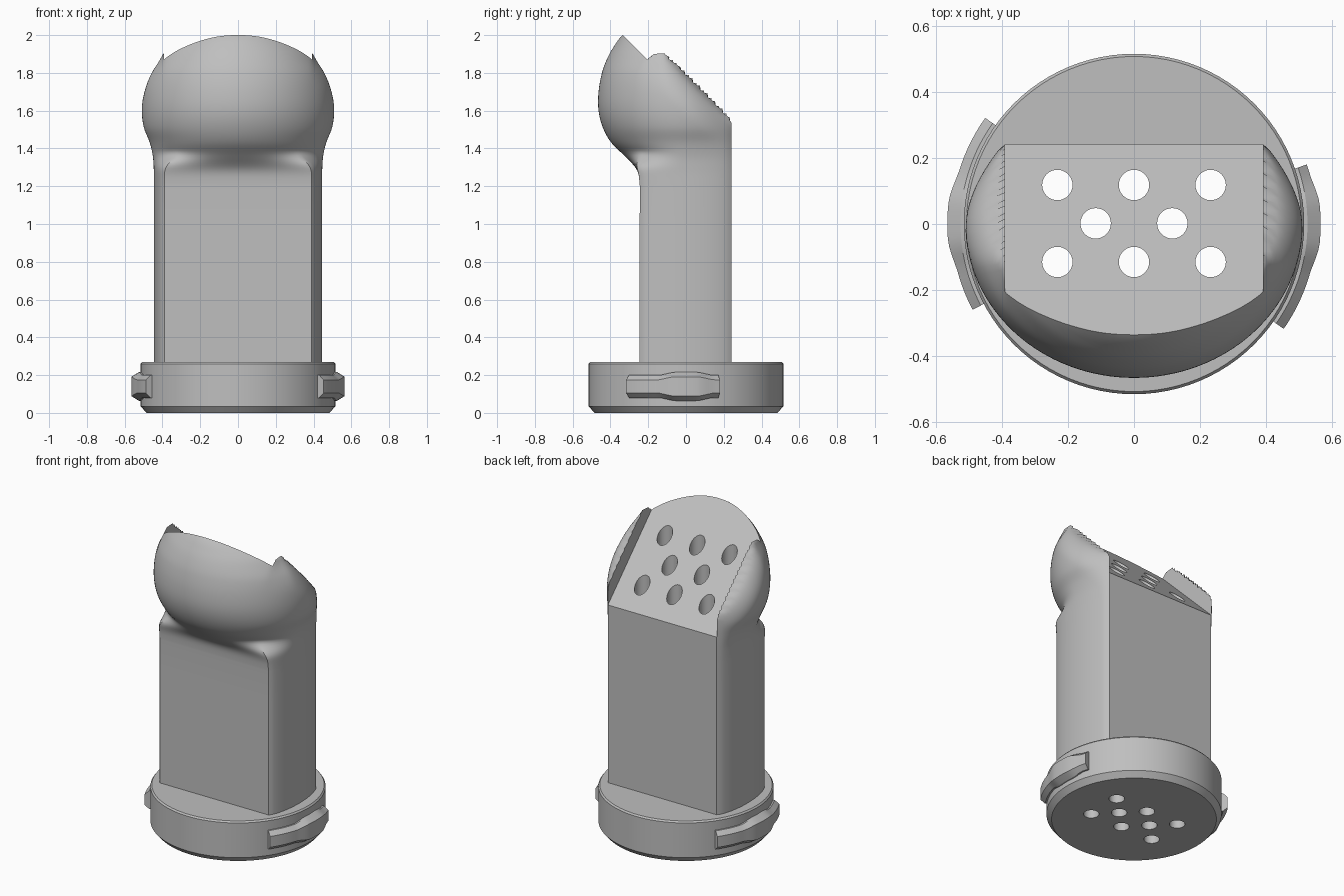
import bpy, bmesh
from math import sin, cos, radians, sqrt, pi

cube = bpy.data.objects.get("Cube")
if cube:
    bpy.data.objects.remove(cube, do_unlink=True)

grey = bpy.data.materials.new("plain_grey")
grey.use_nodes = True
colour = (0.52, 0.52, 0.52, 1)
grey.diffuse_color = colour
grey.node_tree.nodes["Principled BSDF"].inputs["Base Color"].default_value = colour


def loft(name, rings):
    """Skin a list of closed rings and cap both ends."""
    bm = bmesh.new()
    loops = [[bm.verts.new(p) for p in ring] for ring in rings]
    n = len(loops[0])
    for low, high in zip(loops, loops[1:]):
        for i in range(n):
            j = (i + 1) % n
            bm.faces.new((low[i], low[j], high[j], high[i]))
    bm.faces.new(loops[0][::-1])
    bm.faces.new(loops[-1])
    bmesh.ops.recalc_face_normals(bm, faces=bm.faces)
    mesh = bpy.data.meshes.new(name)
    bm.to_mesh(mesh)
    bm.free()
    mesh.materials.append(grey)
    obj = bpy.data.objects.new(name, mesh)
    bpy.context.collection.objects.link(obj)
    return obj


def circle(r, z, n=96, cx=0, cy=0):
    return [(cx + r * cos(2 * pi * i / n), cy + r * sin(2 * pi * i / n), z)
            for i in range(n)]


def cut(obj, cutters):
    for c in cutters:
        mod = obj.modifiers.new("cut", "BOOLEAN")
        mod.operation, mod.solver, mod.object = "DIFFERENCE", "EXACT", c
    deps = bpy.context.evaluated_depsgraph_get()
    mesh = bpy.data.meshes.new_from_object(obj.evaluated_get(deps))
    obj.modifiers.clear()
    obj.data = mesh


def spline(keys, z):
    """Smooth interpolation through (z, value...) rows."""
    z = min(max(z, keys[0][0]), keys[-1][0])
    i = max(k for k in range(len(keys) - 1) if keys[k][0] <= z)

    def slope(k, c):
        a, b = keys[max(k - 1, 0)], keys[min(k + 1, len(keys) - 1)]
        return (b[c] - a[c]) / (b[0] - a[0])
    p, q = keys[i], keys[i + 1]
    h = q[0] - p[0]
    t = (z - p[0]) / h
    return [(2*t**3 - 3*t*t + 1) * p[c] + (t**3 - 2*t*t + t) * h * slope(i, c)
            + (3*t*t - 2*t**3) * q[c] + (t**3 - t*t) * h * slope(i + 1, c)
            for c in (1, 2)]


# Body: height, half width, front depth
KEYS = [(0.2, 0.445, 0.245), (1.1, 0.445, 0.245), (1.22, 0.445, 0.246),
        (1.29, 0.446, 0.262), (1.36, 0.451, 0.325), (1.43, 0.467, 0.395),
        (1.51, 0.498, 0.44), (1.6, 0.51, 0.463), (1.7, 0.505, 0.463),
        (1.8, 0.485, 0.445), (1.87, 0.45, 0.42), (1.93, 0.41, 0.388),
        (2.0, 0.33, 0.336), (2.06, 0.22, 0.25)]
EDGE, BACK = 0.39, 0.242


def side(a, s):
    return EDGE + (a - EDGE) * max(0, 1 - s * s) ** 0.7


def body_ring(z):
    a, f = spline(KEYS, z)
    k = min(1, max(0, (f - 0.245) / 0.11))
    k = k * k * (3 - 2 * k)
    half = [(side(a, 1 - i / 12), BACK * (1 - i / 12)) for i in range(12)]
    for i in range(33):
        t = i / 32
        bx = side(a, 2 * t) if t < 0.5 else EDGE * 2 * (1 - t)
        by = -f * min(1, 2 * t)
        ex, ey = a * cos(t * pi / 2), -f * sin(t * pi / 2)
        half.append((bx + (ex - bx) * k, by + (ey - by) * k))
    out = []
    for x, y in half:
        # Side wings round over towards a sloping ridge
        d = min(1.79 - y, 1.91) - z
        if x > EDGE - 0.01 and d < 0:
            x = EDGE - 0.01
        elif x > EDGE and d < 0.22:
            x = EDGE + (x - EDGE) * sqrt(1 - (1 - d / 0.22) ** 2)
        out.append((x, y, z))
    return out + [(-x, y, z) for x, y, z in out[-2::-1]]


levels = [0.2, 0.6, 1.0] + [1.2 + 0.86 * i / 64 for i in range(65)]
body = loft("body", [body_ring(z) for z in levels])

# Base collar with chamfered rims
base = loft("base_collar", [circle(r, z) for r, z in
            ((0.485, 0), (0.515, 0.035), (0.515, 0.26), (0.507, 0.27))])

# Cutters: sloping face between the wings, and vertical holes
slope = loft("slope_cutter", [[(x, 0.6, 1.065), (x, -0.9, 2.565), (x, 0.6, 2.565)]
                              for x in (-EDGE - 0.001, EDGE + 0.001)])
spots = [(x, y) for y in (0.118, -0.115) for x in (-0.232, 0, 0.232)]
spots += [(-0.116, 0.002), (0.116, 0.002)]
holes = [loft("hole_cutter", [circle(0.046, z, 32, *p) for z in (-0.2, 2.4)])
         for p in spots]
cut(body, [slope] + holes)
cut(base, holes)
for c in [slope] + holes:
    bpy.data.objects.remove(c, do_unlink=True)


# Locking lugs: swept bevelled bars, taller and thicker in the middle
def lug(name, start, end, mid):
    rings = []
    for i in range(25):
        deg = start + (end - start) * i / 24
        m = min(1, max(0, (15 - abs(deg - mid)) / 8))
        r, h, z0 = 0.553 + 0.012 * m, 0.06 + 0.016 * m, 0.14
        section = ((0.49, -h), (0.525, -h), (r, -h + 0.025),
                   (r, h - 0.025), (0.525, h), (0.49, h))
        c, s = cos(radians(deg)), sin(radians(deg))
        rings.append([(q * c, q * s, z0 + dz) for q, dz in section])
    return loft(name, rings)


lugs = [lug("left_lug", -35, 19, 0), lug("right_lug", 144.5, 208, 179)]

bpy.ops.object.select_all(action="DESELECT")
for obj in [body, base] + lugs:
    obj.select_set(True)
bpy.context.view_layer.objects.active = body
bpy.ops.object.shade_smooth_by_angle(angle=radians(32))
